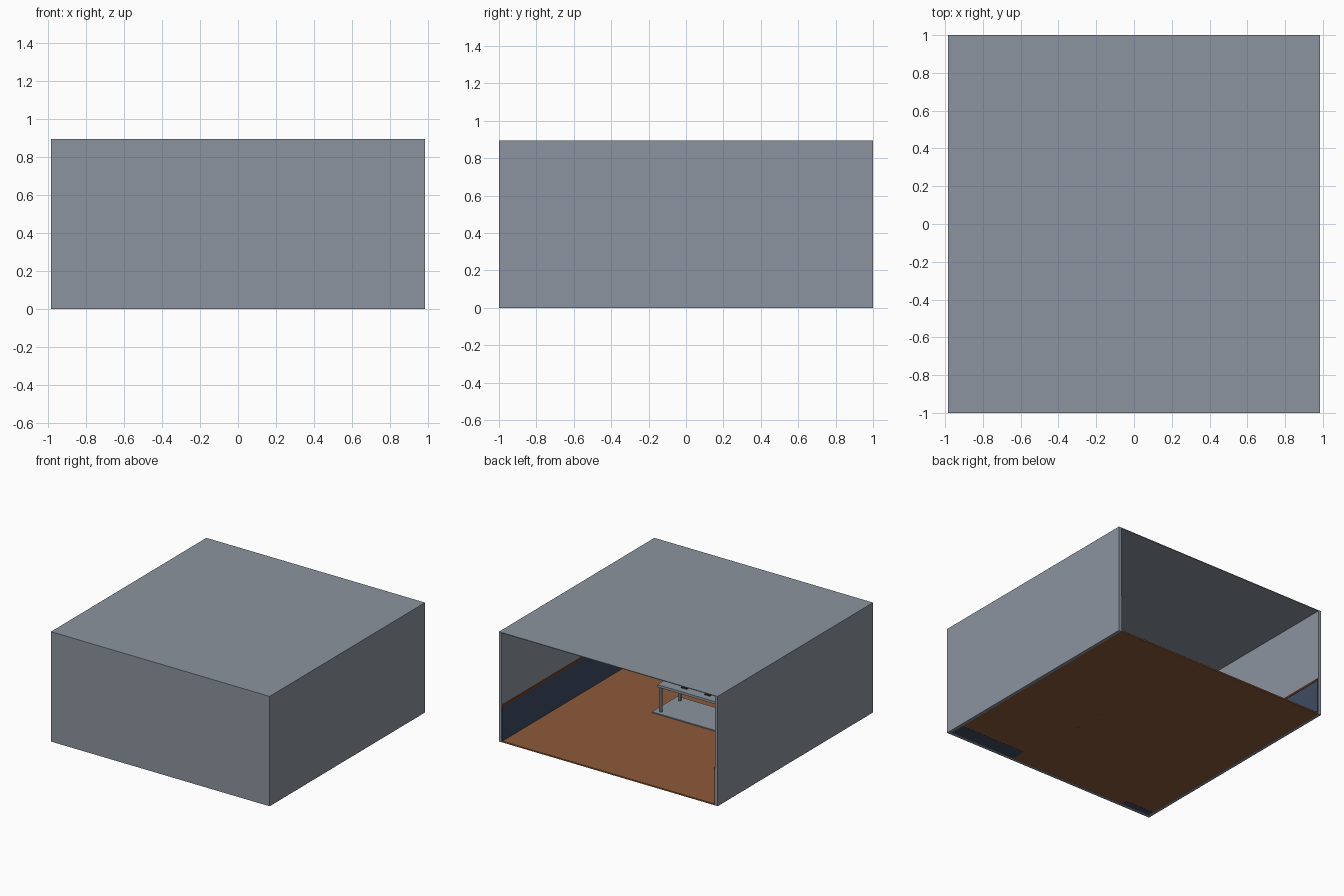
import bpy
import bmesh

if "Cube" in bpy.data.objects:
    bpy.data.objects.remove(bpy.data.objects["Cube"])


def srgb(r, g, b):
    """Flat colour from 0-255 display values to linear."""
    def lin(c):
        c /= 255
        return c / 12.92 if c <= 0.04045 else ((c + 0.055) / 1.055) ** 2.4
    return (lin(r), lin(g), lin(b), 1)


def material(name, rgb):
    m = bpy.data.materials.new(name)
    m.diffuse_color = srgb(*rgb)
    m.use_nodes = True
    m.node_tree.nodes["Principled BSDF"].inputs["Base Color"].default_value = m.diffuse_color
    return m


WALL = material("wall_grey", (140, 148, 159))
WOOD = material("floor_brown", (141, 90, 58))
TRIM = material("trim_brown", (120, 68, 38))
NAVY = material("panel_navy", (62, 75, 98))
METAL = material("leg_grey", (98, 108, 120))
DARK = material("device_dark", (38, 44, 54))


def add_mesh(name, bm, mat):
    me = bpy.data.meshes.new(name)
    bm.to_mesh(me)
    bm.free()
    me.materials.append(mat)
    ob = bpy.data.objects.new(name, me)
    bpy.context.collection.objects.link(ob)
    return ob


def box(name, x, y, z, mat):
    """Box from (min, max) ranges on each axis."""
    bm = bmesh.new()
    bmesh.ops.create_cube(bm, size=1)
    for v in bm.verts:
        for i, (lo, hi) in enumerate((x, y, z)):
            v.co[i] = lo if v.co[i] < 0 else hi
    return add_mesh(name, bm, mat)


def post(name, x, y, z0, z1, r, mat):
    bm = bmesh.new()
    bmesh.ops.create_cone(bm, cap_ends=True, segments=16, radius1=r, radius2=r, depth=z1 - z0)
    bmesh.ops.translate(bm, verts=bm.verts, vec=(x, y, (z0 + z1) / 2))
    ob = add_mesh(name, bm, mat)
    bpy.context.view_layer.objects.active = ob
    ob.select_set(True)
    bpy.ops.object.shade_smooth_by_angle()
    ob.select_set(False)


X, Y, H, T = 0.985, 1.0, 0.895, 0.025   # room half sizes, height, wall thickness
XI, YI = X - T, Y - T
PANEL, RAIL = 0.29, 0.305               # top of the wall panels and of the rail


def span(s, a, b):
    """Range a..b mirrored to side s."""
    return tuple(sorted((s * a, s * b)))


# Room shell, open at the back
box("floor", (-XI, XI), (-YI, Y), (0.001, 0.012), WOOD)
box("roof", (-X, X), (-Y, Y), (H - 0.006, H), WALL)
box("front_wall", (-X, X), (-Y, -YI), (0, H - 0.006), WALL)
for s, side in ((-1, "left"), (1, "right")):
    box(side + "_wall", span(s, XI, X), (-YI, Y), (0, H - 0.006), WALL)
    # Lower wall panel and rail
    box(side + "_panel", span(s, XI - 0.006, XI), (-YI, Y - 0.003), (0.012, PANEL), NAVY)
    box(side + "_rail", span(s, XI - 0.01, XI), (-YI, Y - 0.003), (PANEL, RAIL), TRIM)
box("front_panel", (-XI, XI), (-YI, -YI + 0.006), (0.012, PANEL), NAVY)
box("front_rail", (-XI, XI), (-YI, -YI + 0.01), (PANEL, RAIL), TRIM)

# Low cabinets against the front wall
box("right_cabinet", (0.36, XI - 0.006), (-YI, -0.85), (0, 0.25), NAVY)
box("left_cabinet", (-XI + 0.006, -0.70), (-YI, -0.92), (0, 0.25), NAVY)

# Table on a flat base
CY = -0.2
box("table_base", (-0.335, 0.335), (CY - 0.17, CY + 0.16), (0.012, 0.02), WALL)
box("table_top", (-0.3, 0.3), (CY - 0.14, CY + 0.14), (0.222, 0.242), WALL)
for i in (-1, 1):
    for j in (-1, 1):
        post("table_leg", i * 0.28, CY + j * 0.12, 0.0, 0.222, 0.011, METAL)
# Dark plates lying along the table
for x in (-0.11, 0.1):
    for y in (CY - 0.065, CY + 0.065):
        box("table_plate", (x - 0.025, x + 0.025), (y - 0.02, y + 0.02), (0.242, 0.249), DARK)
box("end_plate", (0.21, 0.26), (CY - 0.01, CY + 0.04), (0.242, 0.249), DARK)
